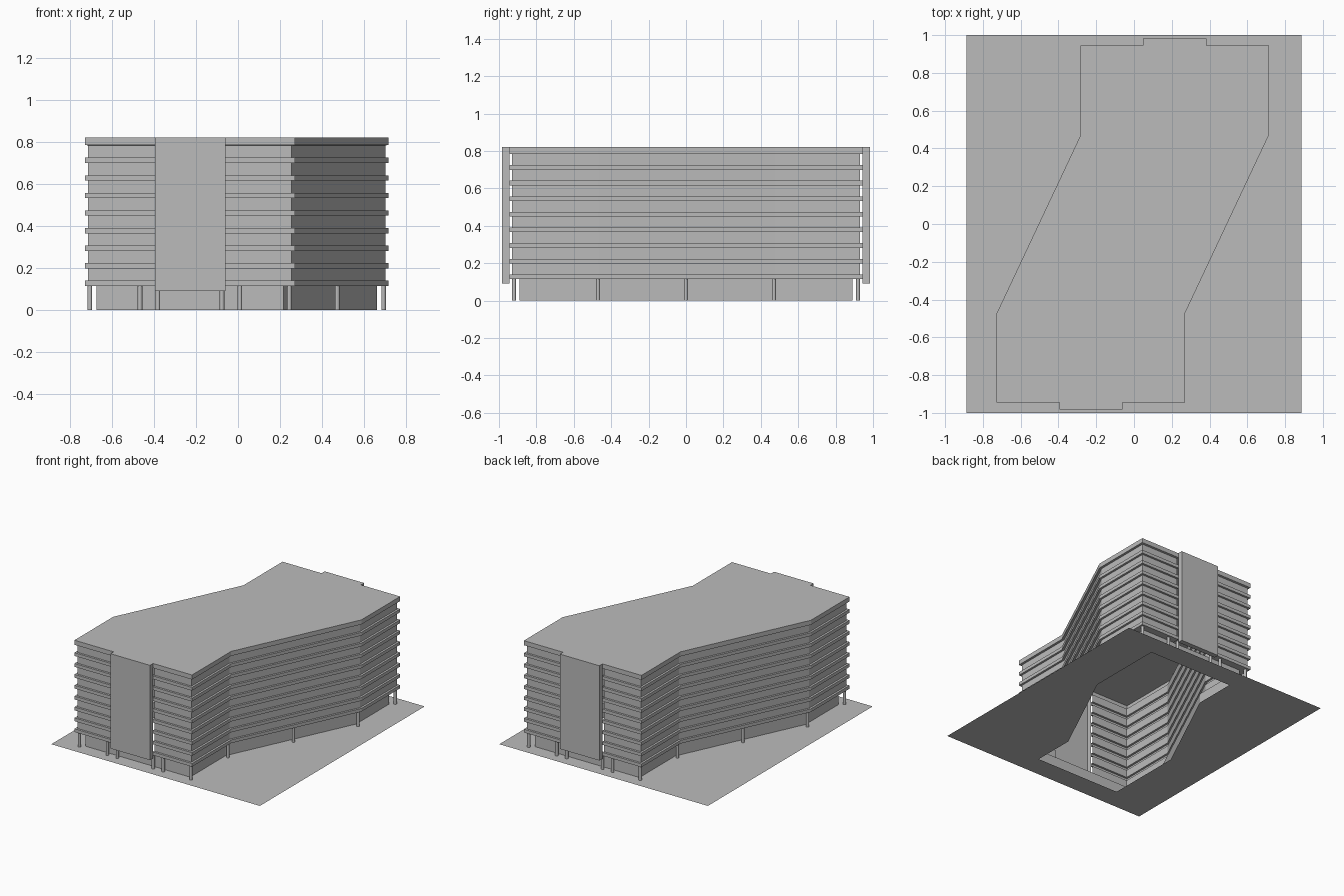
import bpy, bmesh
from mathutils import Vector

if "Cube" in bpy.data.objects:
    bpy.data.objects.remove(bpy.data.objects["Cube"], do_unlink=True)

# One plain concrete grey
grey = bpy.data.materials.new("concrete_grey")
grey.use_nodes = True
colour = (0.5, 0.5, 0.5, 1)
grey.diffuse_color = colour
grey.node_tree.nodes["Principled BSDF"].inputs["Base Color"].default_value = colour

CX = -0.006      # building sits slightly off the plot centre
ROOF = 0.82
SOFFIT = 0.115


def finish(name, bm, shift=CX):
    mesh = bpy.data.meshes.new(name)
    bm.to_mesh(mesh)
    bm.free()
    mesh.materials.append(grey)
    obj = bpy.data.objects.new(name, mesh)
    obj.location.x = shift
    bpy.context.collection.objects.link(obj)
    return obj


def turned(points):
    """The plan repeats itself after half a turn."""
    return [(-x, -y) for x, y in points]


def inset(points, d, closed=False):
    """Shift an anticlockwise path inwards with mitred corners."""
    p = [Vector(q) for q in points]
    n = len(p)
    out = []
    for i in range(n):
        a, b, c = p[i - 1], p[i], p[(i + 1) % n]
        d1, d2 = (b - a).normalized(), (c - b).normalized()
        if not closed and i == 0:
            d1 = d2
        if not closed and i == n - 1:
            d2 = d1
        n1, n2 = Vector((-d1.y, d1.x)), Vector((-d2.y, d2.x))
        out.append(b + (n1 + n2) * d / (1 + n1.dot(n2)))
    return out


def sweep(name, path, profile, closed=False):
    """Skin a plan path along a profile of (inset, height) steps."""
    bm = bmesh.new()
    rows = [[bm.verts.new((q.x, q.y, z)) for q in inset(path, d, closed)]
            for d, z in profile]
    count = len(path) if closed else len(path) - 1
    for low, high in zip(rows, rows[1:]):
        for i in range(count):
            j = (i + 1) % len(path)
            bm.faces.new((low[i], low[j], high[j], high[i]))
    return finish(name, bm)


# Plan: one long flank, then the projecting stair panel, then both again turned
corners = [(0.277, -0.945), (0.277, -0.47), (0.722, 0.475), (0.722, 0.945)]
flank = [(-0.054, -0.945)] + corners + [(0.389, 0.945)]
panel = [(0.389, 0.945), (0.389, 0.983), (0.054, 0.983), (0.054, 0.945)]

# Stepped facade profile: eight floors with projecting slab bands
facade = [(0.055, SOFFIT)]
for floor in range(8):
    z = SOFFIT + floor * 0.0835
    facade += [(0, z), (0, z + 0.025), (0.016, z + 0.025), (0.016, z + 0.0835)]
facade += [(0, 0.785), (0, ROOF)]

for side, change in (("right", list), ("left", turned)):
    sweep(side + "_facade", change(flank), facade)
for side, change in (("back", list), ("front", turned)):
    sweep(side + "_stair_panel", change(panel), [(0.038, 0.092), (0, 0.092), (0, ROOF)])

# Recessed ground floor wall
sweep("ground_floor_wall", corners + turned(corners),
      [(0.055, 0), (0.055, SOFFIT)], closed=True)

# Flat roof
bm = bmesh.new()
outline = flank[:-1] + panel + turned(flank[1:-1]) + turned(panel[:-1])
bm.faces.new([bm.verts.new((x, y, ROOF)) for x, y in outline])
finish("roof", bm)

# Ground sheet with the opening under the building
hole = [(0.18, -0.835), (0.18, -0.51), (0.54, 0.24), (0.54, 0.835)]
plot = [(0.886, -1), (0.886, 1)]
bm = bmesh.new()
for loop in (plot + turned(plot), hole + turned(hole)):
    verts = [bm.verts.new((x, y, 0)) for x, y in loop]
    for i, v in enumerate(verts):
        bm.edges.new((v, verts[i - 1]))
bmesh.ops.triangle_fill(bm, edges=bm.edges[:], use_beauty=True, normal=(0, 0, 1))
bmesh.ops.dissolve_limit(bm, angle_limit=0.01, verts=bm.verts[:], edges=bm.edges[:])
finish("ground_sheet", bm, 0)

# Slim round columns under the overhang
half_columns = [(0.25, -0.92), (0.25, -0.47), (0.477, 0), (0.698, 0.47), (0.698, 0.92)]
half_columns += [(x, -0.92) for x in (-0.46, -0.375, -0.07, 0.015)]
for side, change in (("right", list), ("left", turned)):
    bm = bmesh.new()
    for x, y in change(half_columns):
        made = bmesh.ops.create_cone(bm, cap_ends=True, segments=12, radius1=0.011,
                                     radius2=0.011, depth=SOFFIT)
        bmesh.ops.translate(bm, verts=made["verts"], vec=(x, y, SOFFIT / 2))
    finish(side + "_columns", bm)
